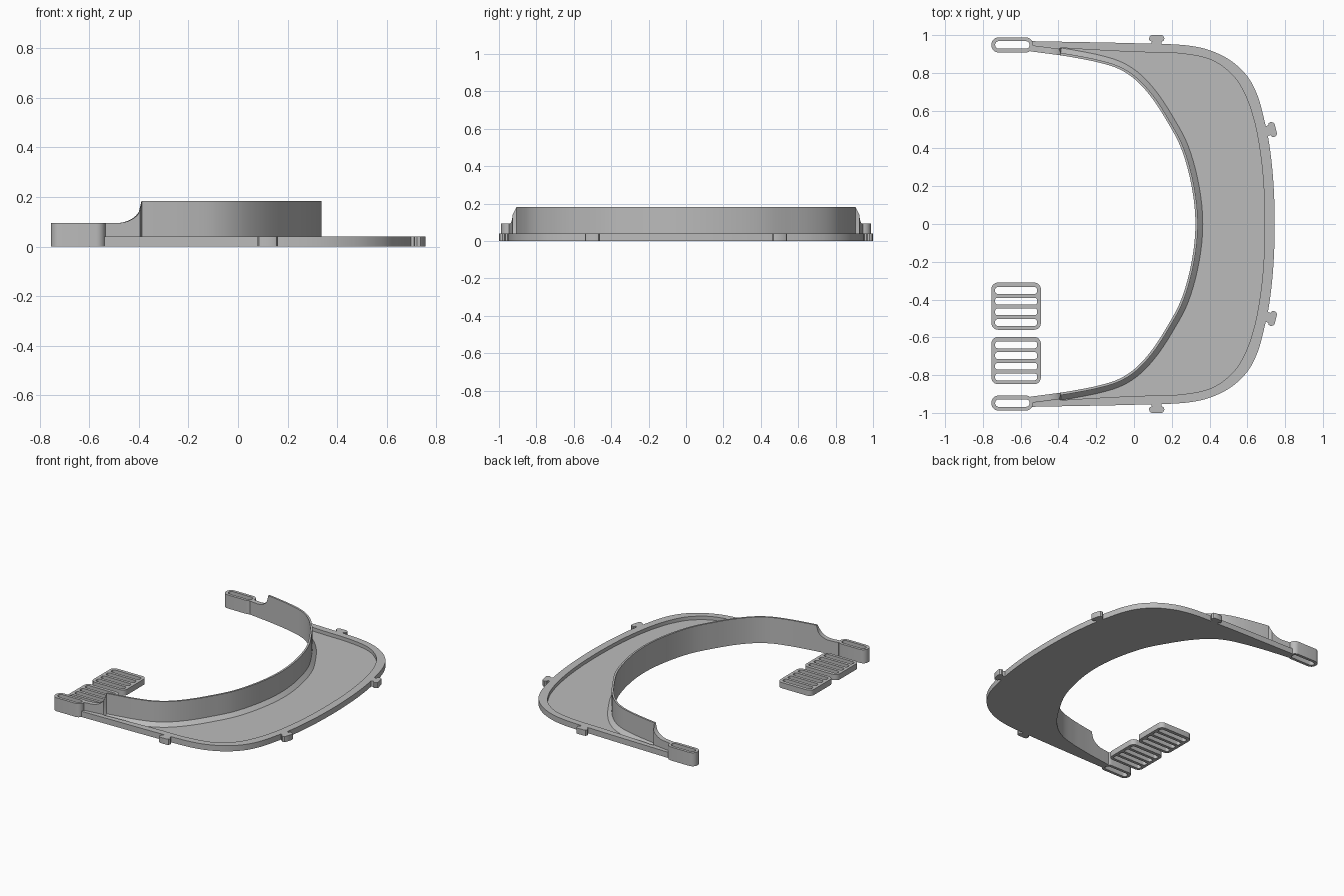
import bpy, bmesh, math
from mathutils import Vector

if "Cube" in bpy.data.objects:
    bpy.data.objects.remove(bpy.data.objects["Cube"])

grey = bpy.data.materials.new("grey_plastic")
grey.diffuse_color = (0.5, 0.5, 0.5, 1)
grey.use_nodes = True
grey.node_tree.nodes["Principled BSDF"].inputs["Base Color"].default_value = grey.diffuse_color

RIM, FLOOR, WALL, ARM = 0.04, 0.015, 0.183, 0.095


def finish(ob, angle=30):
    bpy.ops.object.select_all(action='DESELECT')
    ob.select_set(True)
    bpy.context.view_layer.objects.active = ob
    if ob.type == 'CURVE':
        bpy.ops.object.convert(target='MESH')
        ob = bpy.context.object
    ob.data.materials.clear()
    ob.data.materials.append(grey)
    bpy.ops.object.shade_smooth_by_angle(angle=math.radians(angle))


def rounded(x0, x1, y0, y1, r, n=6):
    """Outline of a rounded rectangle."""
    pts = []
    for k, (cx, cy) in enumerate([(x1 - r, y1 - r), (x0 + r, y1 - r),
                                  (x0 + r, y0 + r), (x1 - r, y0 + r)]):
        for i in range(n + 1):
            a = math.pi / 2 * (k + i / n)
            pts.append((cx + r * math.cos(a), cy + r * math.sin(a)))
    return pts


def slab(name, outlines, h):
    """Flat extruded shape; inner outlines become holes."""
    cu = bpy.data.curves.new(name, 'CURVE')
    cu.dimensions = '2D'
    cu.fill_mode = 'BOTH'
    cu.extrude = h / 2
    for pts in outlines:
        sp = cu.splines.new('POLY')
        sp.points.add(len(pts) - 1)
        for p, q in zip(sp.points, pts):
            p.co = (q[0], q[1], 0, 1)
        sp.use_cyclic_u = True
    ob = bpy.data.objects.new(name, cu)
    ob.location.z = h / 2
    bpy.context.collection.objects.link(ob)
    finish(ob)


# Half paths from the middle to the arm tip
inner = [(.325, 0), (.305, .2), (.25, .4), (.165, .56), (.085, .68), (0, .77),
         (-.09, .825), (-.2, .858), (-.3, .878), (-.39, .893), (-.548, .914)]
recess = [(.692, 0), (.685, .22), (.665, .4), (.635, .55), (.59, .68), (.52, .79),
          (.4, .872), (.22, .905), (0, .911), (-.36, .931), (-.548, .953)]
outer = [(.745, 0), (.738, .22), (.718, .41), (.69, .55), (.65, .69), (.585, .8),
         (.47, .89), (.3, .943), (0, .957), (-.39, .965), (-.548, .968)]


def smooth_path(half, n=12):
    """Mirror a half path and interpolate it smoothly."""
    c = [Vector((x, -y)) for x, y in reversed(half[1:])] + [Vector(p) for p in half]
    c = [2 * c[0] - c[1]] + c + [2 * c[-1] - c[-2]]
    out = []
    for i in range(1, len(c) - 2):
        a, b, d, e = c[i - 1:i + 3]
        for k in range(n):
            t = k / n
            out.append(0.5 * (2 * b + (d - a) * t + (2 * a - 5 * b + 4 * d - e) * t ** 2
                              + (3 * b - a - 3 * d + e) * t ** 3))
    return out + [c[-2]]


def wall_height(x):
    """Tall brow wall with a concave sweep down to the arms."""
    if x > -.39:
        return WALL
    if x < -.49:
        return ARM
    return ARM + 0.08 * (1 - math.sqrt(max(0, 1 - ((x + .49) / .1) ** 2)))


# Visor tray: cross-section lofted along the curve
I, R, O = smooth_path(inner), smooth_path(recess), smooth_path(outer)
bm = bmesh.new()
rings = []
for k, p in enumerate(I):
    d = (I[min(k + 1, len(I) - 1)] - I[max(k - 1, 0)]).normalized()
    nrm = Vector((d.y, -d.x))
    arm = p.x < -.391
    w = p + nrm * (0.033 if arm else 0.013)
    s = p + nrm * (0.035 if arm else 0.039)
    h, f = wall_height(p.x), (RIM - 0.0005 if arm else FLOOR)
    prof = [(p, 0), (p, h), (w, h), (w, RIM), (s, f), (R[k], f),
            (R[k], RIM), (O[k], RIM), (O[k], 0)]
    rings.append([bm.verts.new((v.x, v.y, z)) for v, z in prof])
for a, b in zip(rings, rings[1:]):
    for j in range(len(a)):
        m = (j + 1) % len(a)
        bm.faces.new((a[j], a[m], b[m], b[j]))
bm.faces.new(rings[0])
bm.faces.new(rings[-1])
bmesh.ops.recalc_face_normals(bm, faces=bm.faces)
me = bpy.data.meshes.new("visor_tray")
bm.to_mesh(me)
bm.free()
tray = bpy.data.objects.new("visor_tray", me)
bpy.context.collection.objects.link(tray)
finish(tray)

for side, s in (("left", 1), ("right", -1)):
    # Strap loop at the arm end
    y0, y1 = sorted((s * .908, s * .988))
    slab("strap_loop_" + side,
         [rounded(-.755, -.535, y0, y1, .038),
          rounded(-.735, -.553, y0 + .02, y1 - .02, .0195)], ARM)
    # Mushroom-shaped clip tabs on the rim
    tab = [(-.02, -.028), (.012, -.026), (.018, -.038), (.028, -.041), (.042, -.036),
           (.047, -.026), (.047, .026), (.042, .036), (.028, .041), (.018, .038),
           (.012, .026), (-.02, .028)]
    for label, cx, cy, deg in (("side", .12, .953, 90), ("front", .705, .493, 14)):
        ca, sa = math.cos(math.radians(deg)), math.sin(math.radians(deg))
        slab(f"{label}_tab_{side}",
             [[(cx + u * ca - v * sa, s * (cy + u * sa + v * ca)) for u, v in tab]], RIM)

# Loose strap buckles with four slots each
for i, top in enumerate((-.31, -.598)):
    slots = [rounded(-.735, -.513, top - .06 - .0565 * j, top - .024 - .0565 * j, .013)
             for j in range(4)]
    slab(f"strap_buckle_{i + 1}", [rounded(-.755, -.493, top - .25, top, .035)] + slots, RIM)
